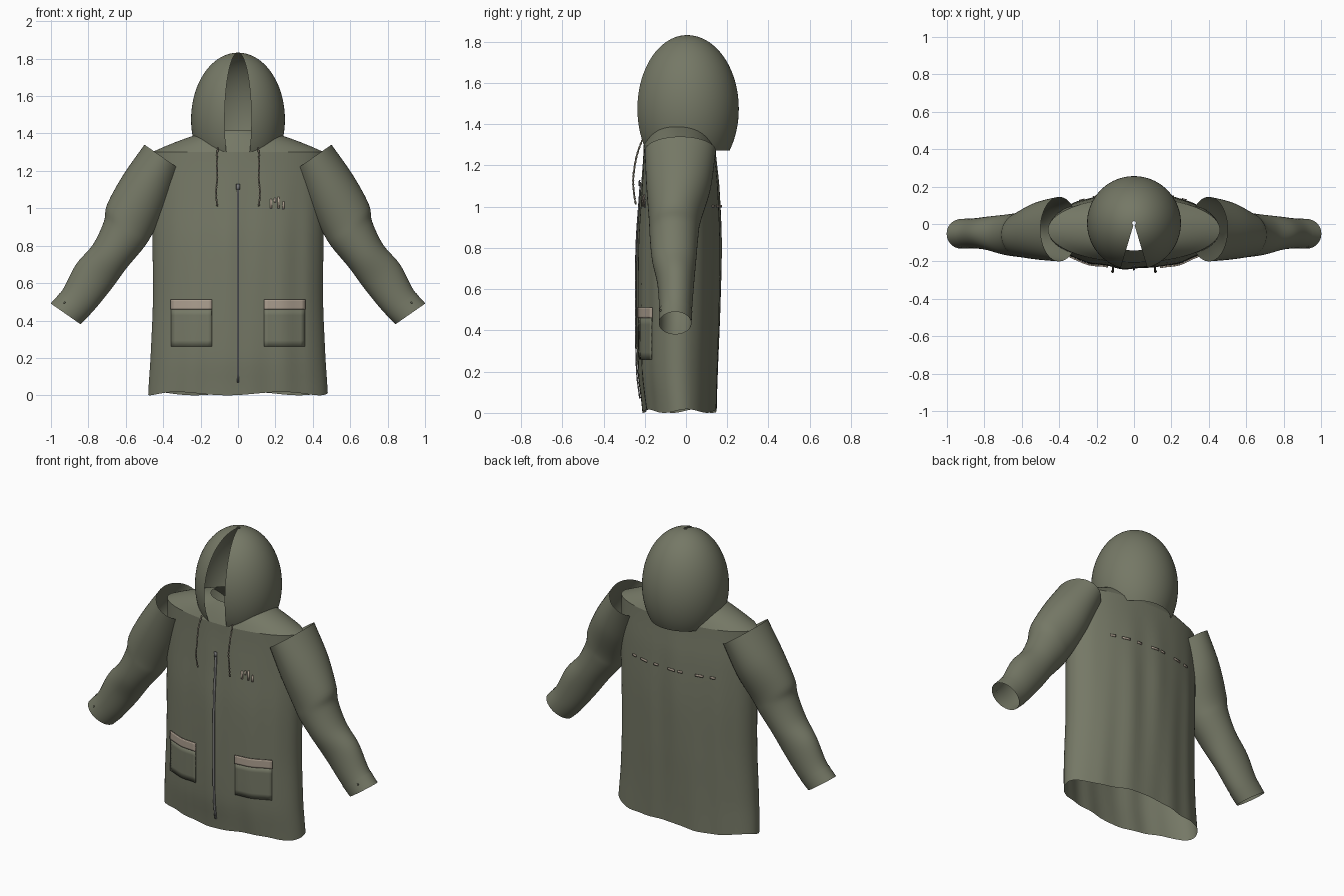
import bpy, bmesh, math
from math import sin, cos, pi

if "Cube" in bpy.data.objects:
    bpy.data.objects.remove(bpy.data.objects["Cube"])


def material(name, rgb):
    m = bpy.data.materials.new(name)
    m.diffuse_color = (*rgb, 1)
    m.use_nodes = True
    m.node_tree.nodes["Principled BSDF"].inputs["Base Color"].default_value = m.diffuse_color
    return m


OLIVE = material("olive cloth", (0.178, 0.188, 0.132))
TAN = material("tan trim", (0.42, 0.35, 0.28))
GREY = material("grey metal", (0.20, 0.20, 0.20))


def make(name, verts, faces, mat, thick=0):
    me = bpy.data.meshes.new(name)
    me.from_pydata(verts, [], faces)
    bm = bmesh.new()
    bm.from_mesh(me)
    bmesh.ops.recalc_face_normals(bm, faces=bm.faces)
    bm.to_mesh(me)
    bm.free()
    me.materials.append(mat)
    me.shade_smooth()
    me.set_sharp_from_angle(angle=math.radians(35))
    ob = bpy.data.objects.new(name, me)
    bpy.context.collection.objects.link(ob)
    if thick:
        mod = ob.modifiers.new("thickness", "SOLIDIFY")
        mod.thickness, mod.offset = thick, 0
    return ob


def loft(name, rings, mat, closed=True, thick=0):
    n = len(rings[0])
    faces = [(r * n + i, r * n + (i + 1) % n, (r + 1) * n + (i + 1) % n, (r + 1) * n + i)
             for r in range(len(rings) - 1) for i in range(n if closed else n - 1)]
    return make(name, [p for r in rings for p in r], faces, mat, thick)


def spline(rows, u):
    """Smooth interpolation through rows, u from 0 to len(rows) - 1."""
    k = min(int(u), len(rows) - 2)
    f = u - k
    p = [rows[min(max(k + j, 0), len(rows) - 1)] for j in (-1, 0, 1, 2)]
    return [0.5 * (2 * b + (c - a) * f + (2 * a - 5 * b + 4 * c - d) * f * f
                   + (3 * b - a - 3 * c + d) * f ** 3) for a, b, c, d in zip(*p)]


# Body sections: z, half width, front y, back y
BODY = [(0.0, .480, -.210, .150), (.19, .468, -.232, .155), (.50, .455, -.238, .165),
        (.83, .457, -.235, .170), (1.1, .458, -.217, .160), (1.3, .460, -.205, .142)]


def section(z):
    k = max(i for i in range(len(BODY) - 1) if BODY[i][0] <= z + 1e-6)
    return spline(BODY, k + (z - BODY[k][0]) / (BODY[k + 1][0] - BODY[k][0]))


def body_point(t, z, off=0.0):
    _, hx, y0, y1 = section(z)
    soft = min(1, (1.3 - z) * 2)
    fold = (.004 * sin(11 * t + 1.5 * z) + .003 * sin(17 * t - z)) * soft * abs(sin(t))
    x, y = hx * cos(t), (y0 + y1) / 2 + ((y1 - y0) / 2 + fold + off) * sin(t)
    return (x + off * cos(t), y, z)


# Body tube with gentle folds and a wavy hem
N = 96
angles = [2 * pi * i / N for i in range(N)]
rings = []
for j in range(27):
    z = 1.3 * j / 26
    ring = [body_point(t, z) for t in angles]
    if j == 0:
        ring = [(x, y, .009 + .009 * sin(5 * t + .6)) for (x, y, _), t in zip(ring, angles)]
    rings.append(ring)
loft("body", rings, OLIVE)

# Sloping shoulder yoke with neck opening
rings = []
for j in range(6):
    f = j / 5
    rings.append([(x + (.15 * cos(t) - x) * f, y + (-.03 + .112 * sin(t) - y) * f,
                   1.3 + .115 * (f + .25 * f * (1 - f)))
                  for (x, y, _), t in ((body_point(t, 1.3), t) for t in angles)])
loft("shoulder_yoke", rings, OLIVE)

# Hood: egg shell with a wedge opening at the front and a tiny hole on top
gap = math.radians(16.5)
lo, hi = -math.asin(.205 / .36), pi / 2 - .04
rings = []
for j in range(33):
    lat = lo + (hi - lo) * j / 32
    ring = []
    for i in range(65):
        a = -pi / 2 + gap + (2 * pi - 2 * gap) * i / 64
        ring.append((.251 * cos(lat) * cos(a), .005 + .251 * cos(lat) * sin(a),
                     1.475 + .357 * sin(lat)))
    rings.append(ring)
loft("hood", rings, OLIVE, closed=False)

# Sleeve sections: outer x, outer z, slanted width, front y, back y
SLEEVE = [(.500, 1.340, .245, -.200, .145), (.615, 1.176, .290, -.192, .120),
          (.700, 1.020, .290, -.180, .072), (.717, .930, .255, -.176, .060),
          (.775, .807, .220, -.165, .050), (.866, .700, .230, -.140, .040),
          (.936, .567, .200, -.130, .030), (1.00, .490, .190, -.130, .025)]


def sleeve_point(s, u, t, grow=0.0):
    ox, oz, w, y0, y1 = spline(SLEEVE, u)
    k = w / 2 * (cos(t) - 1) + grow * cos(t)
    return (s * (ox + .82 * k), (y0 + y1) / 2 + ((y1 - y0) / 2 + grow) * sin(t), oz + .57 * k)


arm = [2 * pi * i / 48 for i in range(48)]
for s, side in ((-1, "right"), (1, "left")):
    loft(f"{side}_sleeve", [[sleeve_point(s, 7 * j / 42, t) for t in arm] for j in range(43)], OLIVE)
    # Cuff band and small button
    loft(f"{side}_cuff", [[sleeve_point(s, 6.2 + .8 * j / 4, t, .002) for t in arm]
                          for j in range(5)], OLIVE)
    p = sleeve_point(s, 6.45, -pi / 2 + .5, .003)
    bpy.ops.mesh.primitive_uv_sphere_add(segments=12, ring_count=6, radius=.006, location=p)
    bpy.context.object.name = f"{side}_cuff_button"
    bpy.context.object.data.materials.append(OLIVE)


def plate(name, x0, x1, z0, z1, off, mat, back=False, thick=.006, nx=10, nz=6):
    """Thin patch that follows the body surface."""
    rows = []
    for j in range(nz + 1):
        z = z0 + (z1 - z0) * j / nz
        hx = section(z)[1]
        sign = 1 if back else -1
        rows.append([body_point(sign * math.acos((x0 + (x1 - x0) * i / nx) / hx), z, off)
                     for i in range(nx + 1)])
    return loft(name, rows, mat, closed=False, thick=thick)


# Pockets with contrasting flaps
for x0, side in ((-.353, "right"), (.139, "left")):
    plate(f"{side}_pocket", x0, x0 + .214, .26, .462, .004, OLIVE)
    plate(f"{side}_pocket_flap", x0 - .002, x0 + .216, .46, .512, .006, TAN, thick=.008)

# Zip strip and slider
plate("zip", -.006, .006, .07, 1.12, .006, GREY, nx=2, nz=24)
plate("zip_slider", -.009, .009, 1.10, 1.13, .011, GREY, nx=2, nz=2)

# Small chest bars and a dashed trim line across the back
for i, (x, z, h) in enumerate(((.17, 1.0, .05), (.19, 1.03, .025), (.21, 1.0, .06), (.235, .995, .04))):
    plate(f"chest_bar_{i}", x, x + .01, z, z + h, .005, TAN, nx=2, nz=2, thick=.004)
for i, x in enumerate((-.29, -.22, -.09, -.04, .08, .16, .25)):
    plate(f"back_dash_{i}", x, x + (.05 if i % 2 else .03), .995, 1.008, .006, TAN,
          back=True, nx=3, nz=1, thick=.004)

# Hanging drawstrings, olive cord with tan rings
CORD = [(.108, -.212, 1.325), (.113, -.238, 1.25), (.111, -.254, 1.16),
        (.117, -.255, 1.09), (.112, -.244, 1.01)]
for s, side in ((-1, "right"), (1, "left")):
    rings = []
    for j in range(61):
        x, y, z = spline(CORD, 4 * j / 60)
        r = .0045 + .001 * sin(j * pi / 2)
        rings.append([(s * x + r * cos(k * pi / 4), y + r * sin(k * pi / 4), z) for k in range(8)])
    cord = loft(f"{side}_drawstring", rings, OLIVE)
    cord.data.materials.append(TAN)
    for f in cord.data.polygons:
        f.material_index = 1 if (f.index // 8) % 4 < 2 else 0
